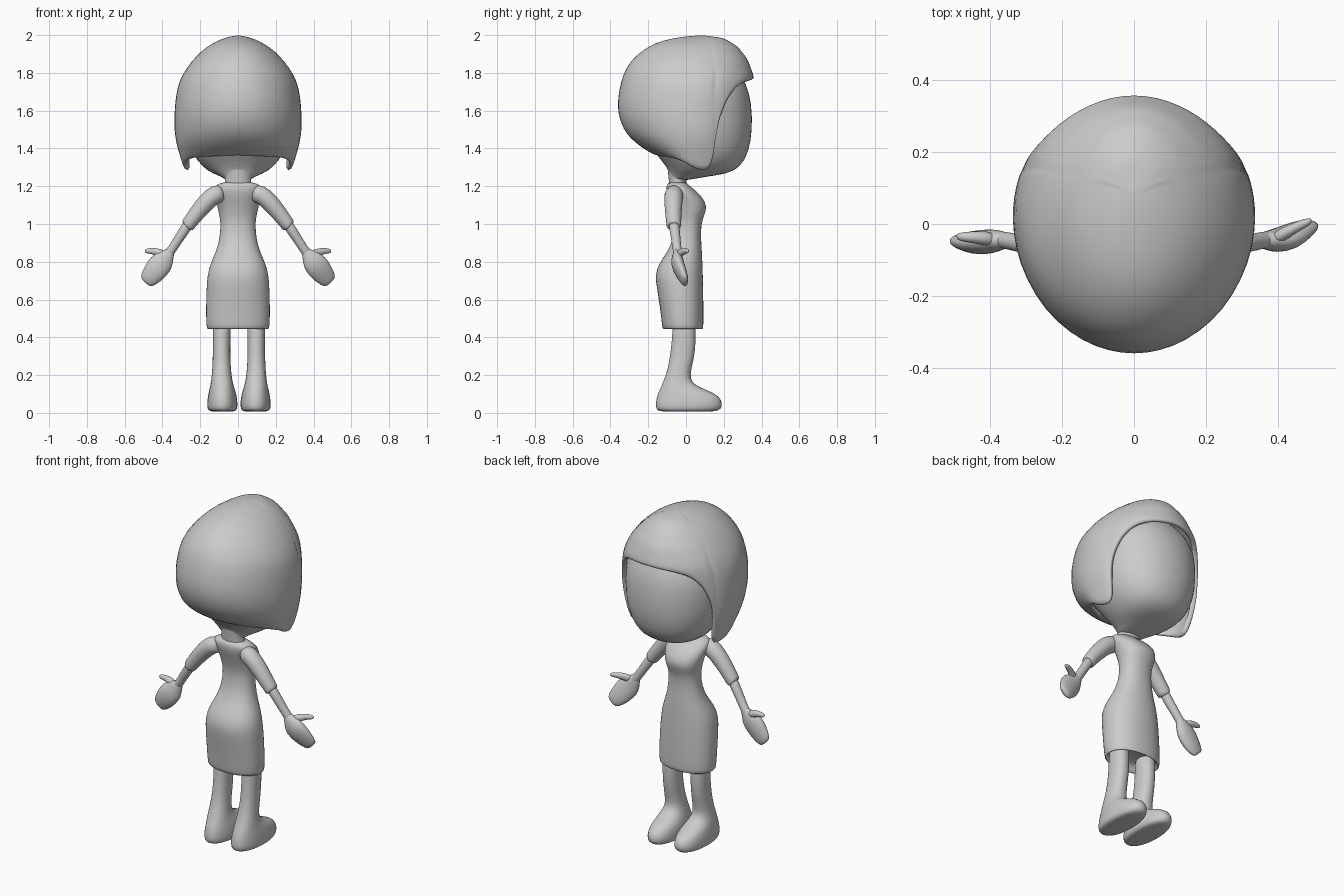
import bpy, bmesh, math
from mathutils import Vector

GREY = bpy.data.materials.new("plain_grey")
GREY.diffuse_color = (0.6, 0.6, 0.6, 1)


def finish(name, bm, levels=1, shell=0, fix=True):
    if fix:
        bmesh.ops.recalc_face_normals(bm, faces=bm.faces)
    me = bpy.data.meshes.new(name)
    bm.to_mesh(me)
    bm.free()
    me.materials.append(GREY)
    ob = bpy.data.objects.new(name, me)
    bpy.context.collection.objects.link(ob)
    if shell:
        s = ob.modifiers.new("thickness", 'SOLIDIFY')
        s.thickness, s.offset = shell, -1
    sub = ob.modifiers.new("smooth", 'SUBSURF')
    sub.levels = sub.render_levels = levels
    for p in me.polygons:
        p.use_smooth = True
    return ob


def loft(name, rings, n=20, power=2.0, levels=1):
    """Skin rings given as (centre, u axis, v axis), capped at both ends."""
    bm = bmesh.new()
    rows = []
    for c, u, v in rings:
        row = []
        for i in range(n):
            t = 2 * math.pi * i / n
            cs, sn = math.cos(t), math.sin(t)
            cx = math.copysign(abs(cs) ** (2 / power), cs)
            sy = math.copysign(abs(sn) ** (2 / power), sn)
            row.append(bm.verts.new(Vector(c) + Vector(u) * cx + Vector(v) * sy))
        rows.append(row)
    for a, b in zip(rows, rows[1:]):
        for i in range(n):
            j = (i + 1) % n
            bm.faces.new((a[i], a[j], b[j], b[i]))
    bm.faces.new(rows[0])
    bm.faces.new(rows[-1])
    return finish(name, bm, levels)


def stack(name, rows, n=20, power=2.0, x=0.0, side=1):
    """Horizontal rings: (z, x centre, y back, y front, half width)."""
    rings = [((x + side * xc, (y0 + y1) / 2, z), (w, 0, 0), (0, (y1 - y0) / 2, 0))
             for z, xc, y0, y1, w in rows]
    return loft(name, rings, n, power)


def limb(name, pts, side, n=14):
    """Tube in the xz plane: (x, y, z, half width, half thickness)."""
    rings = []
    for i, (x, y, z, w, t) in enumerate(pts):
        a, b = pts[max(i - 1, 0)], pts[min(i + 1, len(pts) - 1)]
        d = Vector((b[0] - a[0], 0, b[2] - a[2])).normalized()
        rings.append(((side * x, y, z), (side * -d.z * w, 0, d.x * w), (0, t, 0)))
    return loft(name, rings, n)


def lerp(keys, x):
    for (x0, y0), (x1, y1) in zip(keys, keys[1:]):
        if x <= x1:
            return y0 + (y1 - y0) * (x - x0) / (x1 - x0)
    return keys[-1][1]


# Head with a tapering chin
stack("head", [
    (1.23, 0, -.09, .0, .065), (1.25, 0, -.09, .10, .085), (1.265, 0, -.09, .22, .13),
    (1.30, 0, -.10, .29, .19), (1.38, 0, -.17, .335, .25), (1.50, 0, -.25, .355, .285),
    (1.64, 0, -.27, .35, .295), (1.74, 0, -.26, .325, .285), (1.84, 0, -.20, .26, .22),
    (1.91, 0, -.08, .14, .1)], 24, 2.2)

# Neck
stack("neck", [(1.16, 0, -.09, .0, .07), (1.21, 0, -.09, .0, .072), (1.25, 0, -.093, .005, .068),
               (1.30, 0, -.1, .03, .09), (1.36, 0, -.1, .05, .13)])

# Bobbed hair: ring profile (z, half width, centre y, front depth, back depth)
PROFILE = [(2.0, .001, .08, .001, .001), (1.985, .085, .06, .14, .15), (1.94, .165, .04, .235, .245),
           (1.87, .245, .02, .31, .315), (1.77, .312, .02, .345, .365), (1.66, .335, .02, .34, .385),
           (1.56, .34, .02, .335, .38), (1.48, .338, .02, .335, .34), (1.41, .325, .02, .335, .27),
           (1.35, .305, .02, .335, .16), (1.27, .285, .02, .335, .11)]
HEM = [(0, 1.77), (30, 1.755), (44, 1.72), (54, 1.66), (62, 1.55), (66, 1.44), (69, 1.3), (74, 1.275),
       (82, 1.28), (98, 1.315), (120, 1.34), (181, 1.355)]
HALF = [0, 12, 24, 35, 44, 50, 55, 59, 62.5, 65.5, 68, 71, 76, 85, 97, 110, 125, 140, 155, 168, 180]
ANGLES = HALF + [-a for a in HALF[-2:0:-1]]
ROWS = 14


def hair_point(angle, t):
    hem = lerp(HEM, abs(angle))
    k = next(i for i in range(len(PROFILE) - 1) if PROFILE[i + 1][0] <= hem)
    last = k + (PROFILE[k][0] - hem) / (PROFILE[k][0] - PROFILE[k + 1][0])
    f = t * last
    i = min(int(f), len(PROFILE) - 2)
    z, a, yc, bf, bb = [p + (q - p) * (f - i) for p, q in zip(PROFILE[i], PROFILE[i + 1])]
    s, c = math.sin(math.radians(angle)), math.cos(math.radians(angle))
    return (a * s, yc + (bf if c > 0 else bb) * c, z)


bm = bmesh.new()
cols = [[bm.verts.new(hair_point(a, r / ROWS)) for r in range(ROWS + 1)] for a in ANGLES]
for i, col in enumerate(cols):
    nxt = cols[(i + 1) % len(cols)]
    for r in range(ROWS):
        bm.faces.new((col[r], nxt[r], nxt[r + 1], col[r + 1]))
bmesh.ops.remove_doubles(bm, verts=bm.verts, dist=.0025)
finish("hair", bm, 1, .028, False)

# Fitted dress with a recessed underside
stack("dress", [
    (.49, 0, -.09, .06, .13), (.455, 0, -.105, .075, .15), (.44, 0, -.122, .09, .163),
    (.455, 0, -.127, .093, .169), (.55, 0, -.137, .093, .171), (.66, 0, -.155, .092, .168),
    (.73, 0, -.165, .09, .163), (.79, 0, -.145, .088, .148), (.85, 0, -.10, .085, .118),
    (.92, 0, -.068, .08, .098), (1.0, 0, -.06, .08, .092), (1.04, 0, -.065, .095, .098),
    (1.08, 0, -.075, .11, .108), (1.12, 0, -.088, .103, .115), (1.17, 0, -.105, .062, .13),
    (1.205, 0, -.105, .015, .125), (1.225, 0, -.09, .0, .075)], 24, 2.2)

for side, tag in ((1, "right"), (-1, "left")):
    # Short sleeve with an open cuff
    limb(tag + "_sleeve", [
        (.07, -.06, 1.165, .045, .045), (.12, -.065, 1.16, .052, .052), (.165, -.067, 1.12, .05, .05),
        (.22, -.067, 1.055, .043, .044), (.265, -.065, .995, .039, .04), (.274, -.065, .983, .037, .038),
        (.27, -.065, .99, .028, .028)], side)
    # Forearm
    limb(tag + "_forearm", [
        (.25, -.065, 1.02, .028, .028), (.285, -.06, .965, .028, .028), (.325, -.052, .905, .025, .025),
        (.36, -.045, .85, .024, .024), (.385, -.04, .82, .03, .024)], side)
    # Mitten hand, turned slightly differently on each side
    k = .03 if side > 0 else -.012
    limb(tag + "_hand", [
        (.35, -.045, .865, .02, .02), (.37, -.045, .838, .035, .026), (.395, -.047, .805, .062, .034),
        (.425, -.048 + k * .3, .77, .066, .036), (.455, -.042 + k * .7, .73, .058, .03),
        (.484, -.036 + k, .698, .044, .02), (.492, -.034 + k, .69, .028, .012)], side)
    # Thumb
    limb(tag + "_thumb", [
        (.385, -.045, .83, .025, .022), (.42, -.035 + k * .3, .85, .022, .02),
        (.455, -.028 + k * .7, .858, .017, .016), (.485, -.024 + k, .857, .013, .012),
        (.494, -.022 + k, .856, .006, .006)], side)
    # Leg running into a rounded shoe
    stack(tag + "_leg", [
        (.52, .09, -.07, .05, .048), (.42, .092, -.072, .052, .048), (.32, .092, -.082, .05, .046),
        (.24, .092, -.095, .03, .049), (.18, .091, -.115, .02, .055), (.145, .09, -.13, .05, .062),
        (.118, .089, -.143, .12, .07), (.09, .088, -.155, .178, .077), (.05, .088, -.163, .196, .082),
        (.02, .088, -.16, .188, .08), (.008, .088, -.145, .165, .068), (.006, .088, -.08, .09, .035)],
        20, 2.2, .005, side)
